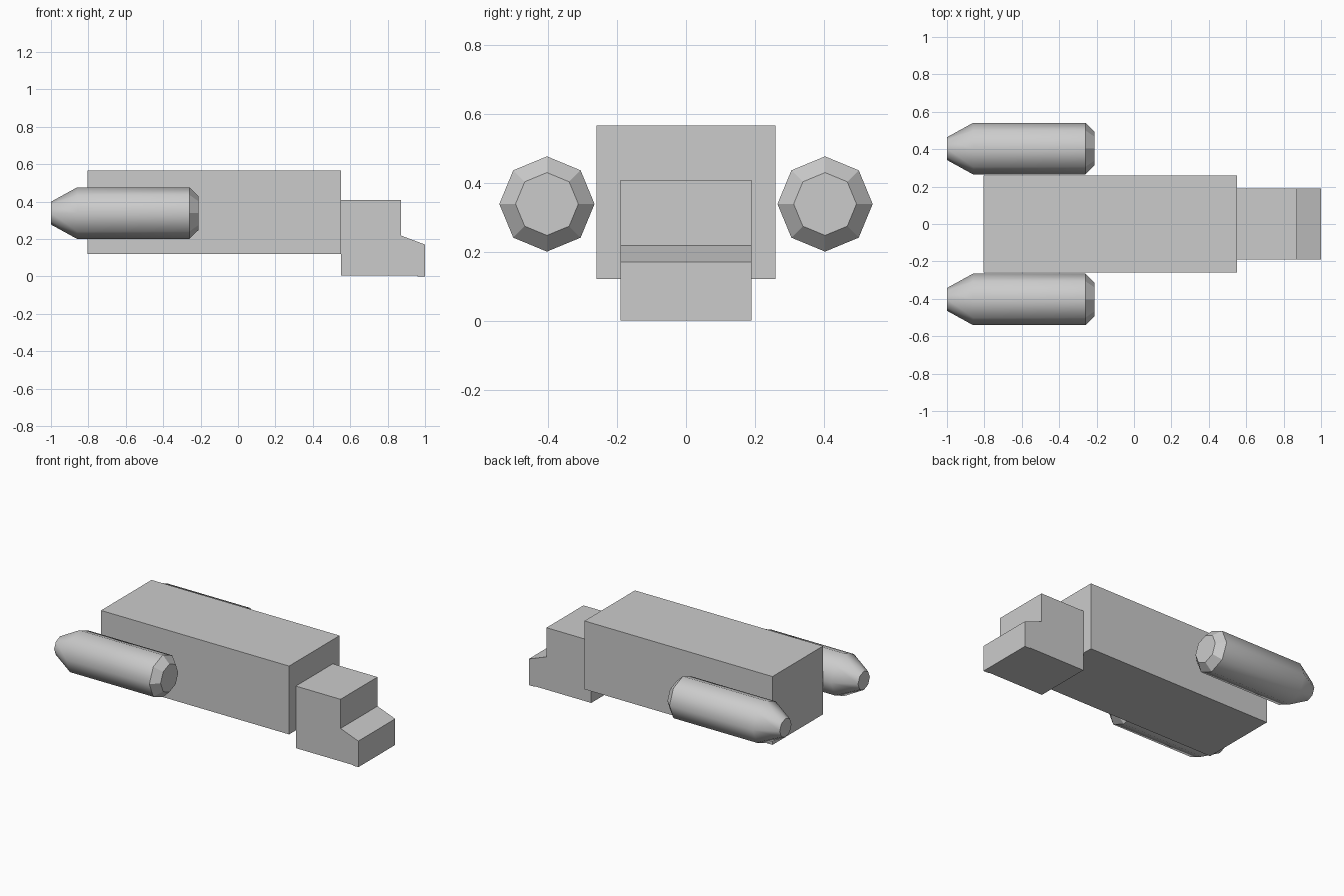
import bpy, bmesh
from math import cos, sin, pi

if "Cube" in bpy.data.objects:
    bpy.data.objects.remove(bpy.data.objects["Cube"])


def finish(name, bm):
    bmesh.ops.recalc_face_normals(bm, faces=bm.faces)
    mesh = bpy.data.meshes.new(name)
    bm.to_mesh(mesh)
    bm.free()
    obj = bpy.data.objects.new(name, mesh)
    bpy.context.collection.objects.link(obj)
    return obj


def extruded_profile(name, points, half_width):
    """Extrude an (x, z) outline symmetrically along y."""
    bm = bmesh.new()
    face = bm.faces.new([bm.verts.new((x, -half_width, z)) for x, z in points])
    new = bmesh.ops.extrude_face_region(bm, geom=[face])["geom"]
    verts = [v for v in new if isinstance(v, bmesh.types.BMVert)]
    bmesh.ops.translate(bm, verts=verts, vec=(0, 2 * half_width, 0))
    return finish(name, bm)


def engine(name, y, z, rings, sides=8):
    """Eight-sided pod lofted along x from (x, radius) rings."""
    bm = bmesh.new()
    loops = [[bm.verts.new((x, y + r * cos(2 * pi * i / sides),
                            z + r * sin(2 * pi * i / sides)))
              for i in range(sides)] for x, r in rings]
    for n, (a, b) in enumerate(zip(loops, loops[1:])):
        for i in range(sides):
            j = (i + 1) % sides
            f = bm.faces.new((a[i], a[j], b[j], b[i]))
            f.smooth = n < len(rings) - 2   # front chamfer stays faceted
    bm.faces.new(loops[0])
    bm.faces.new(loops[-1])
    return finish(name, bm)


# Main hull box
extruded_profile("hull", [(-0.805, 0.12), (0.55, 0.12),
                          (0.55, 0.565), (-0.805, 0.565)], 0.26)

# Stepped cockpit at the nose
extruded_profile("cockpit", [(0.55, 0.004), (0.96, 0.004), (0.96, 0.0),
                             (1.0, 0.0), (1.0, 0.17), (0.872, 0.218),
                             (0.872, 0.408), (0.55, 0.408)], 0.19)

# Pair of side engines
for side, label in ((-1, "right"), (1, "left")):
    engine(f"engine_{label}", side * 0.403, 0.338,
           [(-1.0, 0.061), (-0.86, 0.138), (-0.26, 0.138), (-0.212, 0.091)])
